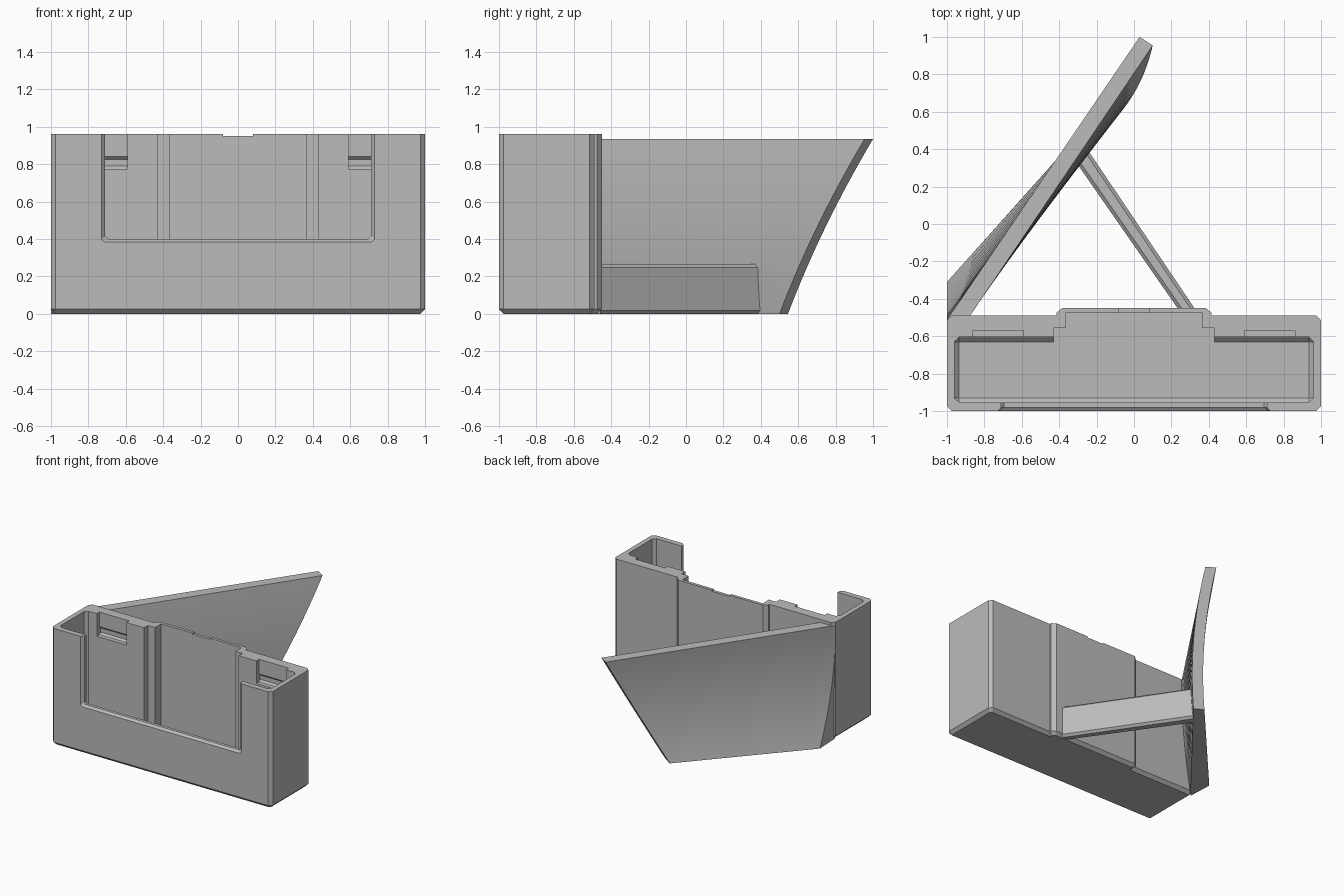
import bpy
import bmesh

cube = bpy.data.objects.get("Cube")
if cube:
    bpy.data.objects.remove(cube, do_unlink=True)

grey = bpy.data.materials.new("plain grey")
grey.use_nodes = True
colour = (0.5, 0.5, 0.5, 1)
grey.diffuse_color = colour
grey.node_tree.nodes["Principled BSDF"].inputs["Base Color"].default_value = colour


def loft(name, rings, bevel=0, pick=None):
    """Join equal rings of points into a capped solid, chamfering picked edges."""
    bm = bmesh.new()
    loops = [[bm.verts.new(p) for p in ring] for ring in rings]
    n = len(loops[0])
    for a, b in zip(loops, loops[1:]):
        for i in range(n):
            j = (i + 1) % n
            bm.faces.new((a[i], a[j], b[j], b[i]))
    bm.faces.new(loops[0])
    bm.faces.new(loops[-1])
    bmesh.ops.recalc_face_normals(bm, faces=bm.faces)
    if bevel:
        edges = [e for e in bm.edges if pick(e)]
        bmesh.ops.bevel(bm, geom=edges, offset=bevel, segments=1,
                        affect='EDGES', clamp_overlap=False)
    mesh = bpy.data.meshes.new(name)
    bm.to_mesh(mesh)
    bm.free()
    mesh.materials.append(grey)
    obj = bpy.data.objects.new(name, mesh)
    bpy.context.collection.objects.link(obj)
    return obj


def prism(name, outline, z0, z1, bevel=0, pick=None):
    rings = [[(x, y, z) for x, y in outline] for z in (z0, z1)]
    return loft(name, rings, bevel, pick)


def box(name, x, y0, y1, z0, z1, bevel=0, pick=None):
    return prism(name, [(-x, y0), (x, y0), (x, y1), (-x, y1)], z0, z1, bevel, pick)


def cut(target, cutter):
    mod = target.modifiers.new("cut", 'BOOLEAN')
    mod.operation = 'DIFFERENCE'
    mod.solver = 'EXACT'
    mod.object = cutter
    cutter.hide_render = True
    bpy.context.view_layer.objects.active = target
    bpy.ops.object.modifier_apply(modifier=mod.name)
    bpy.data.objects.remove(cutter, do_unlink=True)


def mid(e, axis):
    return (e.verts[0].co[axis] + e.verts[1].co[axis]) / 2


# Holder body: chamfered outline with a raised strip down the back
HEIGHT, FLOOR, CH = 0.96, 0.05, 0.025
half = [(0.975, -1), (1, -0.975), (1, -0.515), (0.975, -0.49),
        (0.415, -0.49), (0.415, -0.475), (0.385, -0.45)]
outline = half + [(-x, y) for x, y in reversed(half)]
body = prism("holder_body", outline, 0, HEIGHT, CH, lambda e: mid(e, 2) < 0.01)

# Main pocket, chamfered along the floor and corners
cut(body, box("pocket_cutter", 0.96, -0.955, -0.605, FLOOR, 1.2, CH,
              lambda e: mid(e, 2) < 1.1))
# Two-step channel in the back wall
cut(body, box("wide_channel_cutter", 0.43, -0.7, -0.555, FLOOR, 1.2))
cut(body, box("narrow_channel_cutter", 0.365, -0.7, -0.475, FLOOR, 1.2))


# Front opening with chamfered outer edge
def opening(y, grow):
    x, z, c = 0.71 + grow, 0.4 - grow * 0.75, 0.015
    return [(-x, y, 1.2), (-x, y, z + c), (-x + c, y, z),
            (x - c, y, z), (x, y, z + c), (x, y, 1.2)]


cut(body, loft("opening_cutter", [opening(-1.02, 0.04), opening(-0.98, 0),
                                  opening(-0.9, 0)]))

# Clip recesses, undercut at the bottom
clip = [(-0.63, 0.775), (-0.57, 0.775), (-0.555, 0.79), (-0.555, 0.825),
        (-0.57, 0.84), (-0.57, 1.1), (-0.63, 1.1)]
for side in (-1, 1):
    cut(body, loft("clip_cutter", [[(side * x, y, z) for y, z in clip]
                                   for x in (0.59, 0.86)]))

# Shallow notch in the back rim
cut(body, box("notch_cutter", 0.08, -0.53, -0.4, 0.95, 1.1))


# Twisted, slightly bowed rear panel
def lerp(a, b, t):
    return a + (b - a) * t


rings = []
STEPS = 16
for i in range(STEPS + 1):
    t = i / STEPS
    bow = 4 * t * (1 - t)
    end_x = lerp(-0.235, 0.03, t) + 0.035 * bow
    end_y = lerp(0.545, 1.0, t) - 0.025 * bow
    start_y = lerp(-0.31, -0.512, t) - 0.055 * bow
    foot_x = lerp(-0.97, -0.88, t) + 0.02 * bow
    z = 0.935 * t
    rings.append([(-1, start_y, z), (end_x, end_y, z),
                  (end_x + 0.07, end_y - 0.045, z),
                  (foot_x, -0.495, z), (-0.99, -0.52, z)])
panel = loft("rear_panel", rings)
bpy.ops.object.select_all(action='DESELECT')
panel.select_set(True)
bpy.context.view_layer.objects.active = panel
bpy.ops.object.shade_smooth_by_angle(angle=0.5)

# Diagonal strut bracing the panel, chamfered along its length
prism("diagonal_strut", [(0.24, -0.46), (0.33, -0.46), (-0.25, 0.4), (-0.32, 0.345)],
      0, 0.265, 0.018,
      lambda e: e.calc_length() > 0.5)
